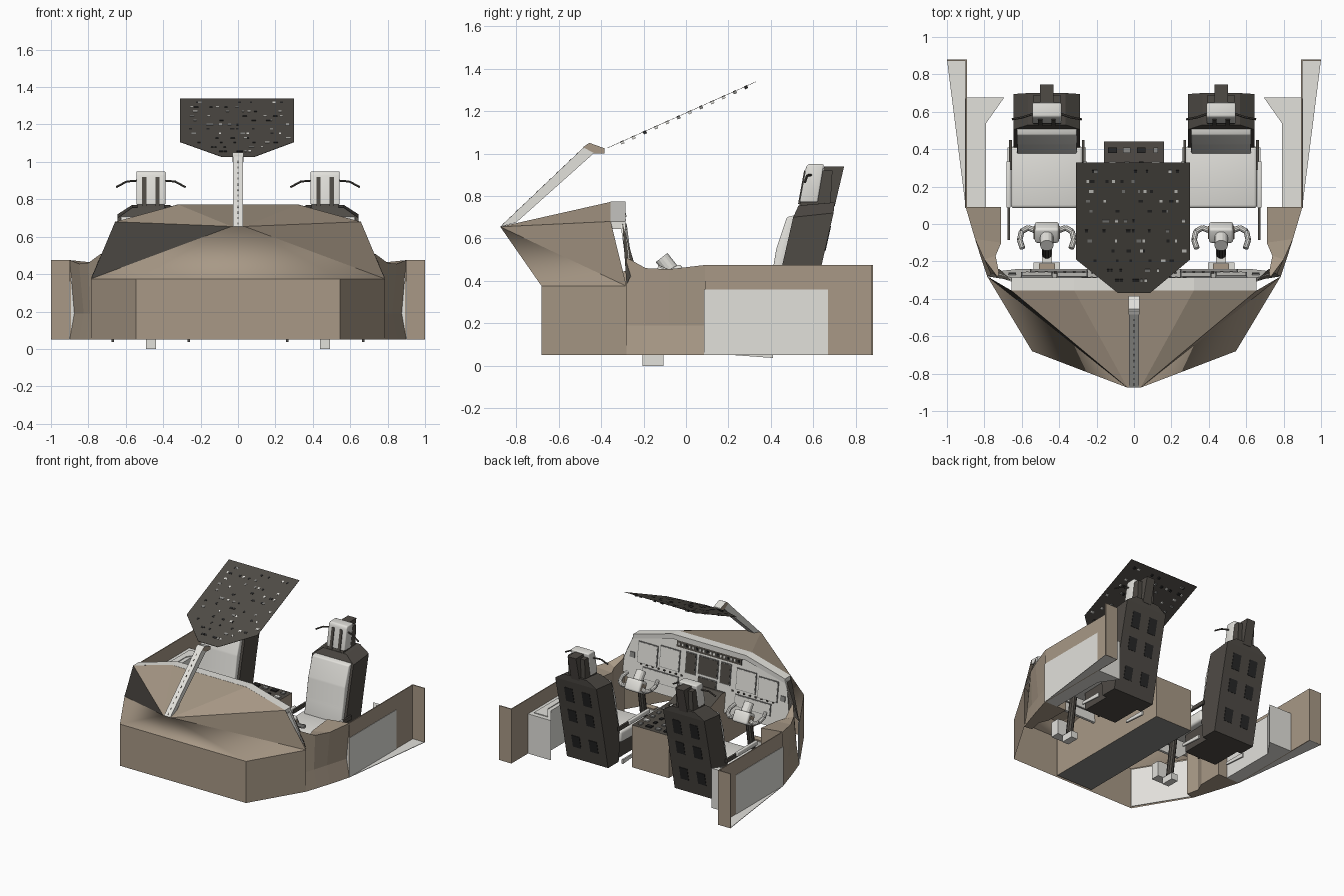
import bpy, bmesh, math, random
from mathutils import Vector, Euler

if "Cube" in bpy.data.objects:
    bpy.data.objects.remove(bpy.data.objects["Cube"])

random.seed(4)


def material(name, rgb):
    m = bpy.data.materials.new(name)
    m.diffuse_color = (*rgb, 1)
    m.use_nodes = True
    m.node_tree.nodes["Principled BSDF"].inputs["Base Color"].default_value = m.diffuse_color
    return m


TAN = material("tan_shell", (0.392, 0.318, 0.24))
LIGHT = material("light_grey", (0.76, 0.75, 0.71))
DARK = material("dark_brown_grey", (0.078, 0.070, 0.060))
MID = material("mid_grey", (0.25, 0.25, 0.24))
BLACK = material("black", (0.02, 0.02, 0.02))


def mesh(name, verts, faces, mats, rule=None, bevel=0):
    bm = bmesh.new()
    vs = [bm.verts.new(v) for v in verts]
    for f in faces:
        bm.faces.new([vs[i] for i in f])
    bmesh.ops.recalc_face_normals(bm, faces=bm.faces)
    if bevel:
        bmesh.ops.bevel(bm, geom=list(bm.edges), offset=bevel, segments=3, profile=0.5, affect='EDGES')
    bm.normal_update()
    for f in bm.faces:
        f.smooth = bevel > 0
        if rule:
            f.material_index = rule(f)
    me = bpy.data.meshes.new(name)
    bm.to_mesh(me)
    bm.free()
    for m in (mats if isinstance(mats, list) else [mats]):
        me.materials.append(m)
    ob = bpy.data.objects.new(name, me)
    bpy.context.collection.objects.link(ob)
    return ob


def prism(name, pts, a, b, plane, mats, rule=None, bevel=0, lift=None):
    place = {'xy': lambda p, t: (p[0], p[1], t),
             'yz': lambda p, t: (t, p[0], p[1]),
             'xz': lambda p, t: (p[0], t, p[1])}[plane]
    n = len(pts)
    vs = [place(p, a) for p in pts] + [place(p, b) for p in pts]
    if lift:
        vs = [lift(*v) for v in vs]
    fs = [list(range(n)), list(range(n, 2 * n))]
    fs += [[i, (i + 1) % n, (i + 1) % n + n, i + n] for i in range(n)]
    return mesh(name, vs, fs, mats, rule, bevel)


def box(name, c, s, mat, tilt=0, bevel=0):
    x, y, z = (d / 2 for d in s)
    r, c = Euler((tilt, 0, 0)), Vector(c)
    vs = []
    for k in (-z, z):
        for i, j in ((-x, -y), (x, -y), (x, y), (-x, y)):
            v = Vector((i, j, k))
            v.rotate(r)
            vs.append(v + c)
    fs = [(0, 1, 2, 3), (4, 5, 6, 7), (0, 1, 5, 4), (1, 2, 6, 5), (2, 3, 7, 6), (3, 0, 4, 7)]
    return mesh(name, vs, fs, mat, None, bevel)


def rod(name, p, q, r, mat, n=10):
    p, q = Vector(p), Vector(q)
    rot = (q - p).to_track_quat('Z', 'Y')
    ring = [rot @ Vector((r * math.cos(2 * math.pi * i / n), r * math.sin(2 * math.pi * i / n), 0)) for i in range(n)]
    fs = [list(range(n)), list(range(n, 2 * n))]
    fs += [[i, (i + 1) % n, (i + 1) % n + n, i + n] for i in range(n)]
    return mesh(name, [p + v for v in ring] + [q + v for v in ring], fs, mat)


def mirror(pts, s):
    return [(p[0] * s, *p[1:]) for p in pts]


# Faceted nose shell: right half points, then the mirrored left half
half = [(.035, -.875, .655), (.32, -.355, .772), (.657, -.355, .68), (.785, -.28, .375),
        (.545, -.68, .375), (.545, -.68, .05), (.785, -.28, .05)]
side = [(0, 1, 2), (0, 2, 3), (0, 3, 4), (4, 3, 6, 5)]
faces = side + [[i + 7 for i in f] for f in side]
faces += [(0, 1, 8, 7), (0, 7, 11, 4), (4, 11, 12, 5)]


def left_cheek(f):
    c = f.calc_center_median()
    return 1 if c.x < -.3 and .5 < c.z < .62 and len(f.verts) == 3 else 0


nose = mesh("nose_shell", half + mirror(half, -1), faces, [TAN, DARK], left_cheek)
for i in (2, 6, 9):
    nose.data.polygons[i].use_smooth = True
liner = [(-.538, -.668), (-.774, -.285), (-.768, -.285), (-.532, -.668)]
prism("footwell_liner", liner, .055, .36, 'xy', LIGHT)

for s in (1, -1):
    # Sill that joins nose to side wall, with a waist crease
    vs = []
    for xo, xt, xi, y, yi, zt in ((.785, .732, .72, -.28, -.27, .51), (.815, .80, .74, -.19, -.17, .46),
                                  (.85, .85, .71, -.08, -.1, .455), (.9, .9, .71, .09, .09, .475)):
        vs += [(xo, y, .05), (xo - .025, y, .19), (xt, y, zt), (xi, yi, zt - .02), (xi, yi, .05)]
    fs = [[k * 5 + i, k * 5 + (i + 1) % 5, k * 5 + 5 + (i + 1) % 5, k * 5 + 5 + i]
          for k in range(3) for i in range(5)]
    mesh("side_sill", mirror(vs, s), fs + [range(5), range(15, 20)], TAN)
    mesh("corner_gusset", mirror([(.657, -.30, .675), (.785, -.28, .38), (.72, -.24, .47)], s), [(0, 1, 2)], DARK)

    # Open outer channel: upright sheet, rear end plate, light floor flange
    sheet = [(.90, .09), (.90, .88), (.893, .88), (.893, .09)]
    prism("side_wall", mirror(sheet, s), .05, .475, 'xy', TAN)
    prism("wall_end_plate", mirror([(.893, .872), (1, .872), (1, .88), (.893, .88)], s), .05, .475, 'xy', TAN)
    prism("wall_flange", mirror([(.90, .09), (1, .88), (.90, .88)], s), .05, .054, 'xy', LIGHT)
    prism("access_panel", mirror([(.899, .085), (.903, .085), (.903, .67), (.899, .67)], s), .051, .36, 'xy', LIGHT)
    # Inner console with a raised lid
    con = [(.893, .675), (.695, .675), (.79, .54), (.79, .09), (.893, .09)]
    prism("side_console", mirror(con, s), .05, .36, 'xy', LIGHT)
    lid = [(.865, .64), (.745, .64), (.82, .53), (.82, .24), (.865, .24)]
    prism("console_lid", mirror(lid, s), .36, .366, 'xy', LIGHT)


# Sloped instrument panel and light glareshield rim
SLOPE = .13


def panel_y(z):
    return -.30 + (.76 - z) * SLOPE


right = [(.32, .755), (.655, .665), (.755, .42), (.62, .30), (.16, .30)]
outline = right + [(-x, z) for x, z in reversed(right)]
prism("instrument_panel", outline, -.02, 0, 'xz', LIGHT, lift=lambda x, y, z: (x, y + panel_y(z), z))
rim = [(.32, .773), (.656, .680), (.656, .645), (.32, .735)]
for s in (1, -1):
    prism("glareshield_rim", [(0, .773), *mirror(rim, s), (0, .735)], -.355, -.285, 'xz', LIGHT)


def on_panel(name, x, z, w, h, mat, d=.008):
    box(name, (x, panel_y(z) + .003, z), (w, d, h), mat, math.atan(SLOPE))


on_panel("mode_strip", 0, .71, .56, .05, DARK)
for i in range(18):
    on_panel("mode_button", -.255 + i * .03, .71, .014, .018, LIGHT if i % 3 else BLACK, .018)
for x, z, w, h, m in ((0, .60, .16, .13, DARK), (0, .45, .15, .12, DARK), (.15, .59, .08, .15, DARK),
                      (.33, .58, .16, .15, LIGHT), (.52, .565, .16, .15, LIGHT), (.40, .42, .30, .08, LIGHT)):
    for s in ((1, -1) if x else (1,)):
        on_panel("screen_bezel", s * x, z, w + .01, h + .01, MID)
        on_panel("screen", s * x, z, w, h, m, .012)
for s in (1, -1):
    for i in range(8):
        on_panel("panel_switch", s * (.22 + .05 * i), .482, .013, .01, DARK, .012)
    on_panel("side_gauge", s * .65, .53, .04, .04, MID)

# Centre pedestal with dark control deck
ped = [(-.66, .05), (.44, .05), (.44, .38), (-.02, .385), (-.22, .46), (-.66, .37)]
prism("pedestal", ped, -.16, .16, 'yz', [TAN, DARK, MID],
      lambda f: 1 if f.normal.z > .6 else 2 if f.normal.z < -.6 else 0)
for i in range(6):
    for j in range(4):
        w = random.uniform(.02, .05)
        box("pedestal_key", (-.115 + j * .077, .02 + i * .075, .384), (w, .03, .012), random.choice([LIGHT, MID, BLACK]))
for x in (-.035, .035):
    box("thrust_lever", (x, .12, .41), (.022, .03, .08), LIGHT, -.3)


# Overhead panel on its sloping post
def over_z(y):
    return 1.035 + (y + .35) * .446


OT = math.atan(.446)
hexa = [(.30, .33), (.30, -.19), (.085, -.37), (-.085, -.37), (-.31, -.19), (-.31, .33)]
prism("overhead_panel", hexa, -.001, .001, 'xy', DARK, lift=lambda x, y, z: (x, y, z + over_z(y)))
for row in range(12):
    y = -.30 + row * .053
    lim = min(.27, .10 + (y + .30) * 1.1)
    for k in range(6):
        x = random.uniform(-lim, lim)
        w = random.choice([.012, .016, .024])
        box("overhead_switch", (x, y, over_z(y) - .005), (w, .016, .015), random.choice([LIGHT, MID, BLACK, BLACK]), OT)
post = [(-.875, .655), (-.80, .675), (-.43, 1.005), (-.465, 1.045)]
prism("overhead_post", post, -.027, .027, 'yz', LIGHT)
prism("post_bracket", [(-.485, 1.03), (-.455, 1.05), (-.385, 1.025), (-.385, 1.0), (-.43, 1.0)], -.03, .03, 'yz',
      [LIGHT, TAN], lambda f: 1 if abs(f.normal.x) > .9 else 0)
for i in range(12):
    t = (i + .5) / 13
    box("post_slot", (0, -.875 + .41 * t, .655 + .39 * t), (.005, .015, .003), DARK, math.atan2(.39, .41))

for s in (1, -1):
    cx = s * .466
    # Seat shell, tapered shoulders, head block with narrow spine
    back = [(.40, .24), (.505, .70), (.695, .72), (.64, .48), (.55, .05), (.42, .05)]
    prism("seat_shell", back, cx - .178, cx + .178, 'yz', DARK)
    vs = [(cx + a * w, y, z) for a in (1, -1) for w, y, z in
          ((.178, .505, .70), (.178, .695, .72), (.10, .70, .77), (.10, .53, .755))]
    mesh("seat_shoulder", vs, [(0, 1, 2, 3), (4, 5, 6, 7), (0, 1, 5, 4), (1, 2, 6, 5), (2, 3, 7, 6), (3, 0, 4, 7)], DARK)
    prism("head_block", [(.53, .74), (.575, .92), (.69, .92), (.68, .75)], cx - .072, cx + .072, 'yz', DARK)
    prism("head_spine", [(.62, .74), (.65, .94), (.745, .94), (.70, .75)], cx - .036, cx + .036, 'yz', DARK)
    # Cushions
    pad = [(.37, .25), (.405, .25), (.515, .71), (.475, .70), (.425, .55), (.40, .40)]
    prism("back_cushion", pad, cx - .16, cx + .16, 'yz', LIGHT, bevel=.008)
    box("seat_cushion", (cx, .25, .235), (.385, .33, .09), LIGHT, .03, .018)
    prism("head_cushion", [(.535, .77), (.565, .935), (.575, .95), (.65, .95), (.62, .77)], cx - .078, cx + .078, 'yz', LIGHT, bevel=.008)
    for a in (1, -1):
        box("head_strap", (cx + a * .035, .548, .84), (.022, .012, .16), DARK, -.18)
        rod("head_wing", (cx + a * .07, .59, .90), (cx + a * .13, .57, .895), .006, DARK, 6)
        rod("head_wing", (cx + a * .13, .57, .895), (cx + a * .185, .56, .865), .006, DARK, 6)
        box("armrest", (cx + a * .205, .21, .33), (.022, .25, .035), LIGHT, 0, .006)
        box("armrest_link", (cx + a * .195, .37, .32), (.015, .16, .03), DARK)
        box("seat_lever", (cx + a * .203, 0, .25), (.012, .17, .022), DARK)
        prism("track_wedge", [(.23, .07), (.23, .05), (.41, .037), (.41, .07)],
              cx + a * .203 - .006, cx + a * .203 + .006, 'yz', LIGHT)
        # Cut-out shapes on seat back
        for z, h in ((.60, .12), (.42, .1), (.20, .1)):
            y = .64 + (z - .48) * (.229 if z > .48 else .209)
            box("back_recess", (cx + a * .075, y, z), (.07, .006, h), BLACK, -.22)
    # Seat base
    box("seat_base", (cx, .33, .125), (.28, .3, .15), DARK)

    # Control column and horn-shaped wheel
    box("column_foot", (cx, -.155, .026), (.054, .1, .052), LIGHT)
    box("column_boot", (cx, -.24, .115), (.14, .07, .12), LIGHT)
    box("column_boot_cap", (cx, -.235, .178), (.085, .05, .012), TAN)
    rod("control_column", (cx, -.16, .06), (cx, -.10, .44), .026, DARK)
    box("wheel_hub", (cx, -.045, .42), (.13, .09, .09), LIGHT, .5, .015)
    box("wheel_hub_sides", (cx, -.045, .42), (.142, .05, .05), TAN, .5)
    rod("hub_cap", (cx, -.06, .44), (cx, -.115, .51), .036, LIGHT, 14)
    for a in (1, -1):
        horn = [(cx + a * x, y, z) for x, y, z in ((.05, -.04, .42), (.10, -.02, .405), (.135, -.04, .42),
                                                   (.145, -.085, .44), (.13, -.13, .46))]
        for p, q in zip(horn, horn[1:]):
            rod("wheel_horn", p, q, .015, LIGHT)
